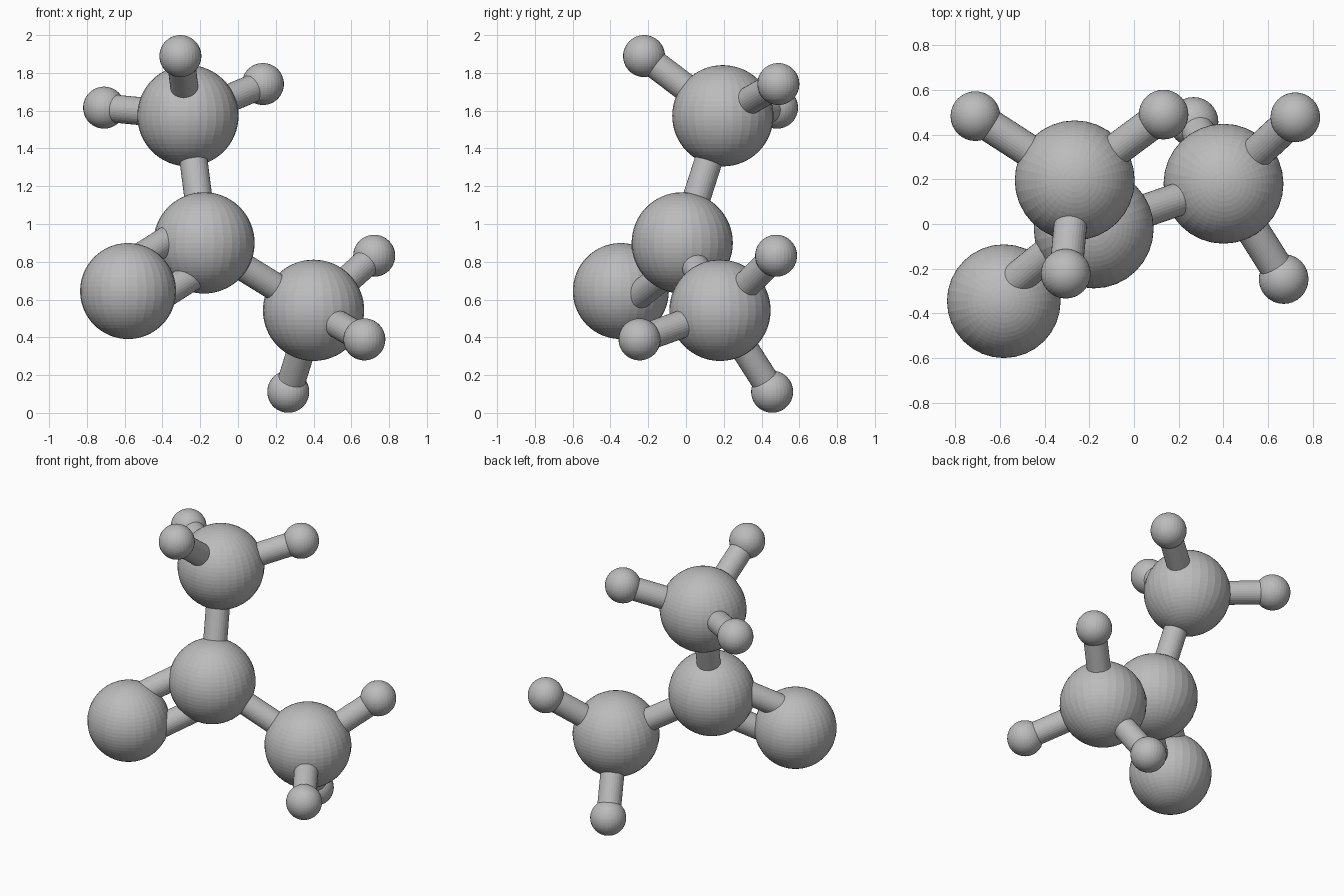
import bpy
from mathutils import Vector

cube = bpy.data.objects.get("Cube")
if cube:
    bpy.data.objects.remove(cube, do_unlink=True)

grey = bpy.data.materials.new("plain grey")
grey.use_nodes = True
COLOUR = (0.5, 0.5, 0.5, 1)
grey.diffuse_color = COLOUR
grey.node_tree.nodes["Principled BSDF"].inputs["Base Color"].default_value = COLOUR

BIG, MEDIUM, SMALL = 0.268, 0.254, 0.111
BOND = 0.074
DOUBLE_OFFSET = 0.117


def ball(name, centre, radius):
    bpy.ops.mesh.primitive_uv_sphere_add(
        segments=32, ring_count=32, radius=radius, location=centre)
    obj = bpy.context.object
    obj.name = name
    obj.data.materials.append(grey)


def rod(name, start, end):
    axis = end - start
    bpy.ops.mesh.primitive_cylinder_add(
        vertices=32, radius=BOND, depth=axis.length, location=(start + end) / 2)
    obj = bpy.context.object
    obj.name = name
    obj.rotation_euler = axis.to_track_quat("Z", "Y").to_euler()
    obj.data.materials.append(grey)


centre = Vector((-0.18, -0.02, 0.90))
upper = Vector((-0.265, 0.195, 1.573))
lower = Vector((0.40, 0.18, 0.543))
side = Vector((-0.582, -0.345, 0.645))

# Large balls and the rods joining them
ball("centre_ball", centre, BIG)
ball("side_ball", side, MEDIUM)
for name, hub in (("upper", upper), ("lower", lower)):
    ball(name + "_ball", hub, BIG)
    rod(name + "_link_rod", centre, hub)

# Pair of parallel rods to the side ball, lying in the plane of the large balls
normal = (upper - centre).cross(lower - centre)
offset = (side - centre).cross(normal).normalized() * DOUBLE_OFFSET
for name, sign in (("lower", 1), ("upper", -1)):
    rod("double_rod_" + name, centre + offset * sign, side + offset * sign)

# Small balls on short rods around the two outer hubs
small_balls = {
    "upper_front": (upper, (-0.305, -0.222, 1.889)),
    "upper_right": (upper, (-0.709, 0.482, 1.616)),
    "upper_left": (upper, (0.132, 0.489, 1.741)),
    "lower_left": (lower, (0.721, 0.477, 0.832)),
    "lower_front": (lower, (0.669, -0.246, 0.389)),
    "lower_back": (lower, (0.266, 0.456, 0.112)),
}
for name, (hub, place) in small_balls.items():
    ball(name + "_small_ball", place, SMALL)
    rod(name + "_rod", hub, Vector(place))
